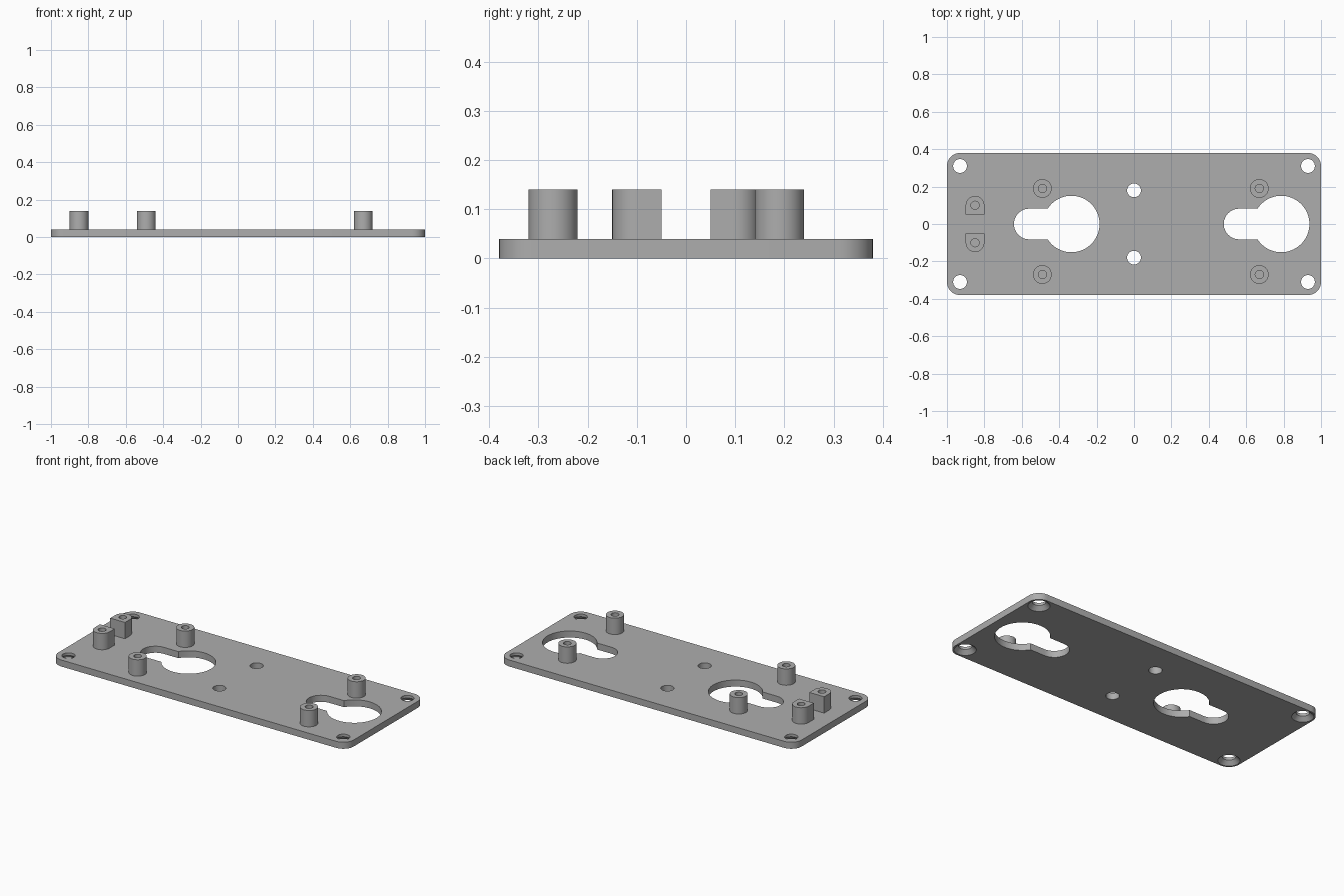
import bpy, bmesh
from math import sin, cos, pi, asin

cube = bpy.data.objects.get("Cube")
if cube:
    bpy.data.objects.remove(cube, do_unlink=True)

grey = bpy.data.materials.new("matte grey")
grey.use_nodes = True
grey.diffuse_color = (0.42, 0.42, 0.42, 1)
grey.node_tree.nodes["Principled BSDF"].inputs["Base Color"].default_value = (0.42, 0.42, 0.42, 1)

PLATE, POST_TOP = 0.04, 0.14


def arc(x, y, r, start=0.0, end=2 * pi, n=32, closed=True):
    steps = n if closed else n - 1
    angles = [start + (end - start) * i / steps for i in range(n)]
    return [(x + r * cos(a), y + r * sin(a)) for a in angles]


def loft(bm, sections, ring=False):
    """Skin (z, outline) sections; cap the ends, or join last to first."""
    loops = [[bm.verts.new((x, y, z)) for x, y in pts] for z, pts in sections]
    pairs = list(zip(loops, loops[1:]))
    if ring:
        pairs.append((loops[-1], loops[0]))
    else:
        bm.faces.new(loops[0][::-1])
        bm.faces.new(loops[-1])
    for a, b in pairs:
        for i in range(len(a)):
            j = (i + 1) % len(a)
            bm.faces.new((a[i], a[j], b[j], b[i]))


def make_object(name, bm):
    bmesh.ops.recalc_face_normals(bm, faces=bm.faces)
    mesh = bpy.data.meshes.new(name)
    bm.to_mesh(mesh)
    bm.free()
    mesh.materials.append(grey)
    obj = bpy.data.objects.new(name, mesh)
    bpy.context.collection.objects.link(obj)
    return obj


def smooth(obj):
    bpy.ops.object.select_all(action='DESELECT')
    obj.select_set(True)
    bpy.context.view_layer.objects.active = obj
    bpy.ops.object.shade_smooth_by_angle(angle=pi / 6)


# Base plate with rounded corners
corner = 0.07
outline = []
for k, (sx, sy) in enumerate([(1, 1), (-1, 1), (-1, -1), (1, -1)]):
    outline += arc(sx * (1 - corner), sy * (0.38 - corner), corner,
                   k * pi / 2, (k + 1) * pi / 2, 10, False)
bm = bmesh.new()
loft(bm, [(0, outline), (PLATE, outline)])
plate = make_object("base_plate", bm)

# Cutter for every opening
bm = bmesh.new()
low, high = -0.01, PLATE + 0.01
for x in (-0.335, 0.787):
    # Keyhole: large circle with a round-ended slot
    big, slot = 0.151, 0.082
    t = asin(slot / big)
    keyhole = arc(x - 0.225, 0, slot, pi / 2, 3 * pi / 2, 20, False)
    keyhole += arc(x, 0, big, -pi + t, pi - t, 44, False)
    loft(bm, [(low, keyhole), (high, keyhole)])
for y in (-0.18, 0.18):
    hole = arc(0, y, 0.037)
    loft(bm, [(low, hole), (high, hole)])
    for x in (-0.93, 0.93):
        # Corner screw hole, countersunk from below
        cy = 0.31 if y > 0 else -0.31
        hole = arc(x, cy, 0.037)
        loft(bm, [(low, arc(x, cy, 0.07)), (0.024, hole), (high, hole)])
cutter = make_object("opening_cutter", bm)
cutter.hide_render = True

cut = plate.modifiers.new("openings", 'BOOLEAN')
cut.operation = 'DIFFERENCE'
cut.solver = 'EXACT'
cut.object = cutter
bpy.context.view_layer.objects.active = plate
plate.select_set(True)
bpy.ops.object.modifier_apply(modifier=cut.name)
bpy.data.objects.remove(cutter, do_unlink=True)
smooth(plate)


def post(name, x, y, round_side=0):
    """Hollow post; round_side +1/-1 squares off the opposite half."""
    r = 0.05
    outer = arc(x, y, r)
    if round_side:
        for i, (px, py) in enumerate(outer):
            dx, dy = px - x, py - y
            if dy * round_side < -1e-6:
                k = r / max(abs(dx), abs(dy))
                outer[i] = (x + dx * k, y + dy * k)
    bore = arc(x, y, 0.022)
    base = PLATE - 0.01
    bm = bmesh.new()
    loft(bm, [(base, outer), (POST_TOP, outer), (POST_TOP, bore), (base, bore)], ring=True)
    smooth(make_object(name, bm))


# Four round posts
for x, side in ((-0.49, "right"), (0.67, "left")):
    post("back_post_" + side, x, 0.19)
    post("front_post_" + side, x, -0.27)

# Two half-square posts near the right end
post("end_post_back", -0.85, 0.10, 1)
post("end_post_front", -0.85, -0.10, -1)
